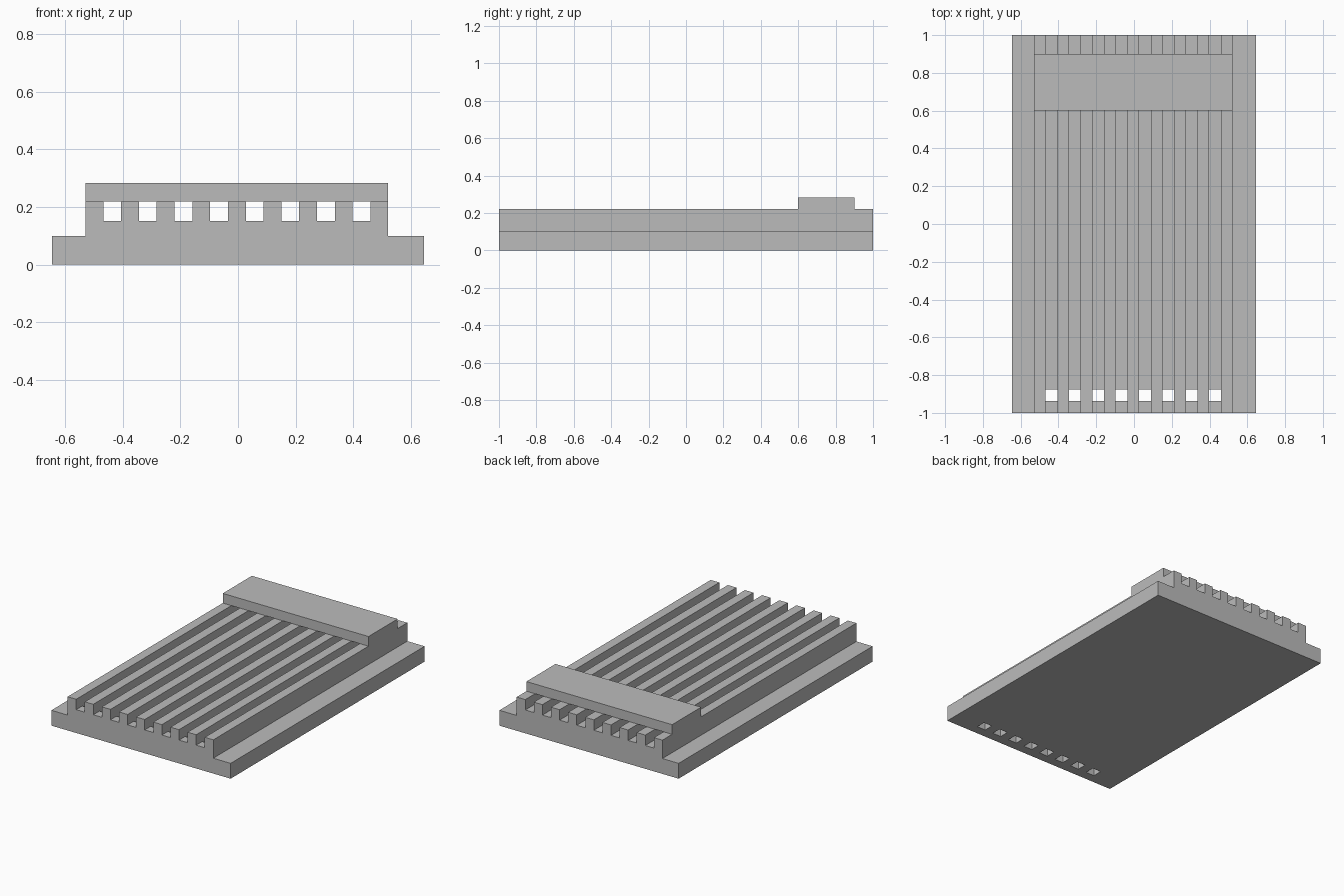
import bpy
import bmesh
from mathutils import Matrix, Vector

if "Cube" in bpy.data.objects:
    bpy.data.objects.remove(bpy.data.objects["Cube"], do_unlink=True)

# Main dimensions
HALF_WIDTH, HALF_LENGTH = 0.647, 1.0
LEFT, RIGHT = -0.53, 0.522
FLANGE_TOP, GROOVE_FLOOR, RAIL_TOP, BAR_TOP = 0.10, 0.152, 0.22, 0.283
GROOVES = 8
RAIL = (RIGHT - LEFT) / (2 * GROOVES + 1)
groove_starts = [LEFT + RAIL * (2 * i + 1) for i in range(GROOVES)]

grey = bpy.data.materials.new("plain grey")
grey.use_nodes = True
grey.diffuse_color = (0.5, 0.5, 0.5, 1)
grey.node_tree.nodes["Principled BSDF"].inputs["Base Color"].default_value = (0.5, 0.5, 0.5, 1)


def make_object(name, bm):
    bmesh.ops.recalc_face_normals(bm, faces=bm.faces)
    mesh = bpy.data.meshes.new(name)
    bm.to_mesh(mesh)
    bm.free()
    mesh.materials.append(grey)
    obj = bpy.data.objects.new(name, mesh)
    bpy.context.collection.objects.link(obj)
    return obj


def add_box(bm, low, high):
    low, high = Vector(low), Vector(high)
    matrix = Matrix.Translation((low + high) / 2) @ Matrix.Diagonal((*(high - low), 1))
    bmesh.ops.create_cube(bm, size=1, matrix=matrix)


# Grooved bed: cross-section with flanges and rails, extruded front to back
profile = [(-HALF_WIDTH, 0), (-HALF_WIDTH, FLANGE_TOP), (LEFT, FLANGE_TOP), (LEFT, RAIL_TOP)]
for x in groove_starts:
    profile += [(x, RAIL_TOP), (x, GROOVE_FLOOR),
                (x + RAIL, GROOVE_FLOOR), (x + RAIL, RAIL_TOP)]
profile += [(RIGHT, RAIL_TOP), (RIGHT, FLANGE_TOP), (HALF_WIDTH, FLANGE_TOP), (HALF_WIDTH, 0)]

bm = bmesh.new()
section = bm.faces.new([bm.verts.new((x, -HALF_LENGTH, z)) for x, z in profile])
extruded = bmesh.ops.extrude_face_region(bm, geom=[section], use_keep_orig=True)
bmesh.ops.translate(bm, vec=(0, 2 * HALF_LENGTH, 0),
                    verts=[v for v in extruded["geom"] if isinstance(v, bmesh.types.BMVert)])
bed = make_object("grooved_bed", bm)

# Drain holes through the front end of every groove
bm = bmesh.new()
for x in groove_starts:
    add_box(bm, (x, -0.938, -0.1), (x + RAIL, -0.875, GROOVE_FLOOR + 0.03))
cutter = make_object("hole_cutter", bm)
cutter.hide_render = True
cut = bed.modifiers.new("drain holes", "BOOLEAN")
cut.operation = "DIFFERENCE"
cut.solver = "EXACT"
cut.object = cutter
bpy.context.view_layer.objects.active = bed
bpy.ops.object.modifier_apply(modifier=cut.name)
bpy.data.objects.remove(cutter, do_unlink=True)

# Cross bar resting on the rails near the back
bm = bmesh.new()
add_box(bm, (LEFT, 0.6, RAIL_TOP), (RIGHT, 0.9, BAR_TOP))
make_object("cross_bar", bm)
